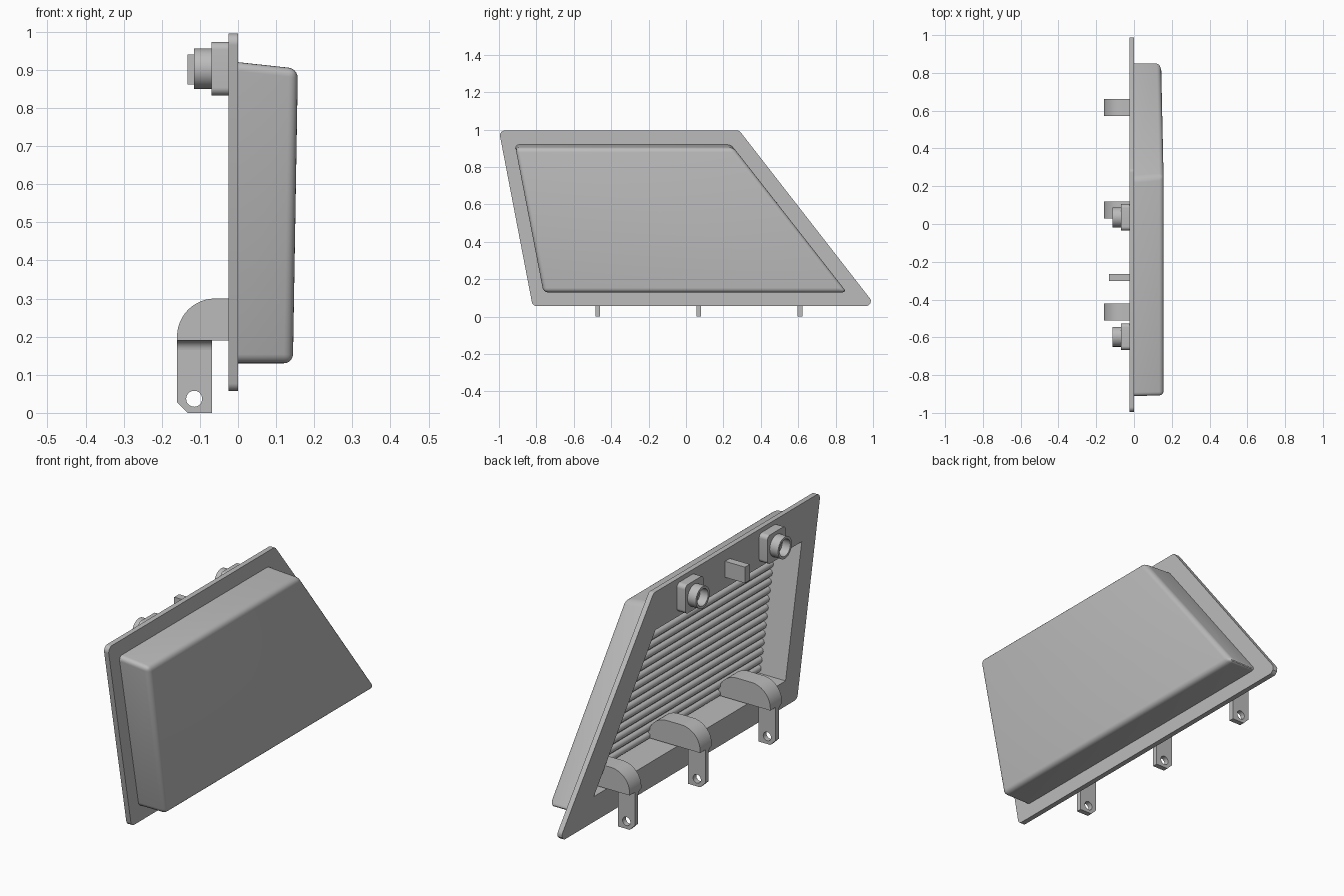
import bpy, bmesh, math
from mathutils import Vector

if "Cube" in bpy.data.objects:
    bpy.data.objects.remove(bpy.data.objects["Cube"])

grey = bpy.data.materials.new("plain_grey")
grey.use_nodes = True
grey.diffuse_color = (0.5, 0.5, 0.5, 1)
grey.node_tree.nodes["Principled BSDF"].inputs["Base Color"].default_value = (0.5, 0.5, 0.5, 1)


def finish(name, bm):
    bmesh.ops.recalc_face_normals(bm, faces=bm.faces)
    mesh = bpy.data.meshes.new(name)
    bm.to_mesh(mesh)
    bm.free()
    mesh.materials.append(grey)
    obj = bpy.data.objects.new(name, mesh)
    bpy.context.collection.objects.link(obj)
    return obj


def place(axis, p, d):
    return (d, p[0], p[1]) if axis == "x" else (p[0], d, p[1])


def prism_bm(near, far, axis, lo, hi):
    bm = bmesh.new()
    a = [bm.verts.new(place(axis, p, lo)) for p in near]
    b = [bm.verts.new(place(axis, p, hi)) for p in far]
    bm.faces.new(a)
    bm.faces.new(b)
    for i in range(len(a)):
        j = (i + 1) % len(a)
        bm.faces.new((a[i], a[j], b[j], b[i]))
    return bm


def prism(name, pts, axis, lo, hi):
    return finish(name, prism_bm(pts, pts, axis, lo, hi))


def arc(cx, cz, r, start, end, n=12):
    angles = [math.radians(start + (end - start) * i / n) for i in range(n + 1)]
    return [(cx + r * math.cos(t), cz + r * math.sin(t)) for t in angles]


def circle(cx, cz, r, n=40):
    return arc(cx, cz, r, 0, 360, n)[:-1]


def rounded(pts, r, n=6):
    # Fillet every corner of a convex polygon
    out = []
    for i, p in enumerate(pts):
        p = Vector(p)
        a = (Vector(pts[i - 1]) - p).normalized()
        b = (Vector(pts[(i + 1) % len(pts)]) - p).normalized()
        half = a.angle(b) / 2
        c = p + (a + b).normalized() * (r / math.sin(half))
        t0 = p + a * (r / math.tan(half)) - c
        t1 = p + b * (r / math.tan(half)) - c
        for k in range(n + 1):
            out.append(tuple(c + t0.lerp(t1, k / n).normalized() * r))
    return out


def cut(obj, cutter):
    mod = obj.modifiers.new("cut", "BOOLEAN")
    mod.operation = "DIFFERENCE"
    mod.solver = "EXACT"
    mod.object = cutter
    activate(obj)
    bpy.ops.object.modifier_apply(modifier=mod.name)


def activate(obj):
    bpy.ops.object.select_all(action="DESELECT")
    obj.select_set(True)
    bpy.context.view_layer.objects.active = obj


def smooth(obj):
    activate(obj)
    bpy.ops.object.shade_smooth_by_angle(angle=math.radians(32))


BACK = -0.025   # rear side of the flange
FLOOR = 0.125   # depth of the recess

# Flange plate
flange = prism("flange_plate", rounded(
    [(-1, 0.995), (0.285, 0.995), (1.015, 0.057), (-0.82, 0.057)], 0.025), "x", BACK, 0)

# Tray body with a drafted top and rounded outer edges
base = [(-0.915, 0.92), (0.242, 0.92), (0.86, 0.13), (-0.762, 0.13)]
front = [(-0.912, 0.903), (0.255, 0.903), (0.86, 0.13), (-0.762, 0.13)]
bm = prism_bm(base, front, "x", 0, 0.15)
for v in bm.verts:
    if v.co.x > 0.1:
        v.co.x = 0.144 + 0.013 * (v.co.z - 0.13) / 0.77
edges = [e for e in bm.edges if max(v.co.x for v in e.verts) > 0.1]
bmesh.ops.bevel(bm, geom=edges, offset=0.024, segments=5, profile=0.5, affect="EDGES")
tray = finish("tray_body", bm)

# Recess opening through the flange into the tray
opening = [(-0.855, 0.81), (0.27, 0.81), (0.745, 0.18), (-0.73, 0.18)]
cutter = prism("recess_cutter", opening, "x", -0.1, FLOOR)
cut(flange, cutter)
cut(tray, cutter)
bpy.data.objects.remove(cutter)
smooth(flange)
smooth(tray)

# Ribs lining the recess floor
for i in range(16):
    z = 0.2 + i * 0.0393
    t = (z - 0.18) / 0.63
    lo = -0.73 - 0.125 * t - 0.008
    hi = 0.745 - 0.475 * t + 0.008
    smooth(prism(f"floor_rib_{i + 1}", circle(FLOOR, z, 0.0165, 16), "y", lo, hi))

# Hanging brackets: rounded arm, tab with hole, bend fillet
arm = (arc(-0.06, 0.2, 0.1, 180, 90) + arc(0.02, 0.2, 0.1, 90, 10)
       + [(0.12, 0.19), (-0.16, 0.19)])
tab = [(-0.16, 0.2), (-0.16, 0.028), (-0.132, 0), (-0.068, 0), (-0.068, 0.2)]
for i, y in enumerate((-0.51, 0.03, 0.572)):
    smooth(prism(f"bracket_arm_{i + 1}", arm, "y", y, y + 0.09))
    plate = prism(f"bracket_tab_{i + 1}", tab, "y", y + 0.025, y + 0.05)
    hole = prism("hole_cutter", circle(-0.115, 0.037, 0.021, 32), "y", y - 0.1, y + 0.2)
    cut(plate, hole)
    bpy.data.objects.remove(hole)
    smooth(plate)
    bend = arc(y, 0.165, 0.025, 0, 90, 8) + [(y + 0.025, 0.19)]
    smooth(prism(f"bracket_bend_{i + 1}", bend, "x", -0.16, -0.068))

# Round sockets on square bases
for i, y in enumerate((-0.597, 0.035)):
    z, h = 0.903, 0.07
    square = [(y - h, z - h), (y + h, z - h), (y + h, z + h), (y - h, z + h)]
    smooth(prism(f"socket_base_{i + 1}", rounded(square, 0.02), "x", -0.07, BACK))
    ring = prism(f"socket_ring_{i + 1}", circle(y, z, 0.053), "x", -0.115, -0.065)
    bore = prism("bore_cutter", circle(y, z, 0.041), "x", -0.2, -0.072)
    cut(ring, bore)
    bpy.data.objects.remove(bore)
    smooth(ring)

# Small block between the sockets
prism("latch_block", [(-0.302, 0.862), (-0.265, 0.862), (-0.265, 0.94), (-0.302, 0.94)],
      "x", -0.132, BACK)
